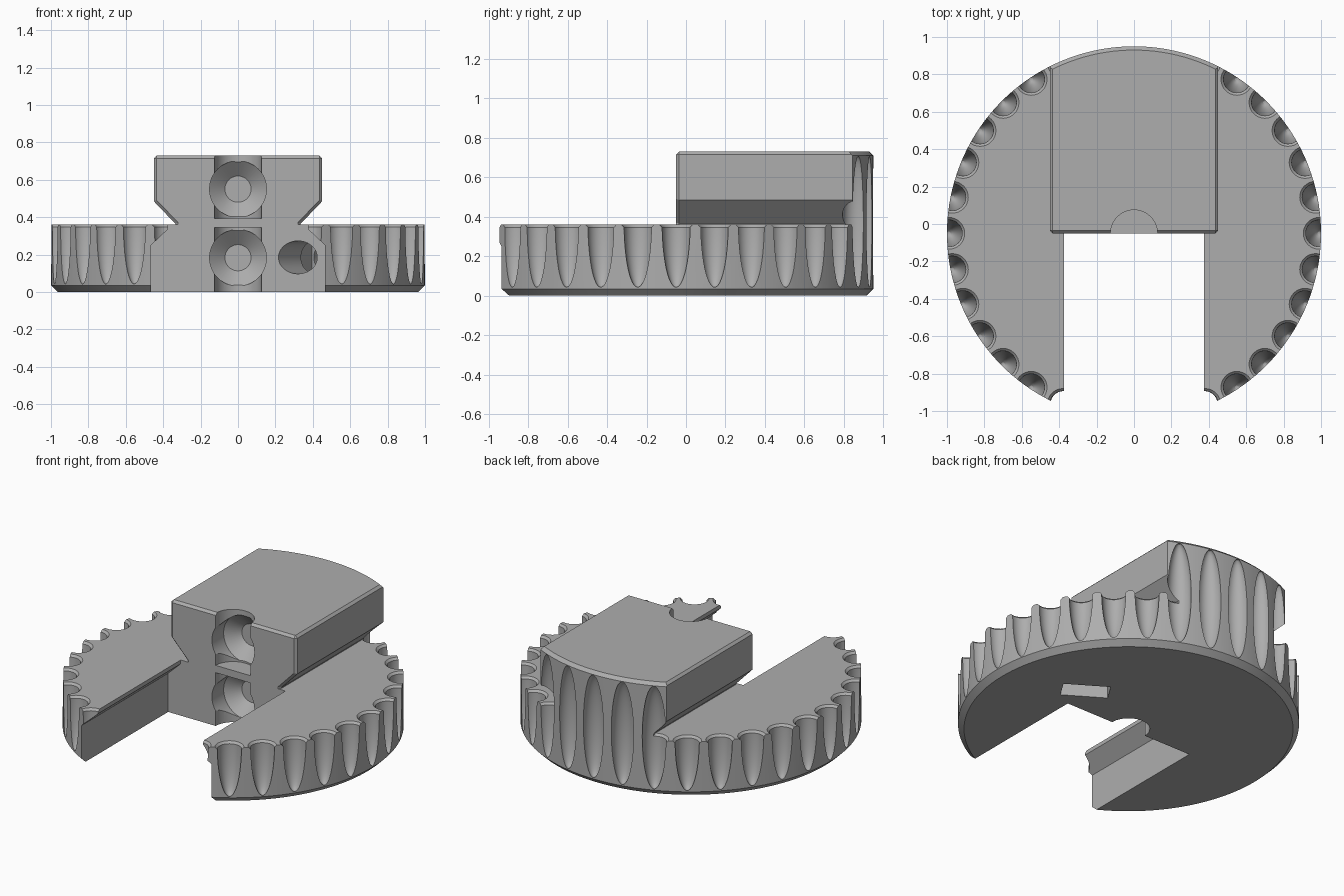
import bpy, bmesh, math
from mathutils import Matrix, Vector

cube = bpy.data.objects.get("Cube")
if cube:
    bpy.data.objects.remove(cube, do_unlink=True)

CY = -0.05        # y of the disc axis and of the block's front face
TOP, MID = 0.73, 0.36

grey = bpy.data.materials.new("plain grey")
grey.use_nodes = True
COLOUR = (0.42, 0.42, 0.42, 1)
grey.diffuse_color = COLOUR
grey.node_tree.nodes["Principled BSDF"].inputs["Base Color"].default_value = COLOUR


def finish(bm, name):
    bmesh.ops.recalc_face_normals(bm, faces=bm.faces)
    mesh = bpy.data.meshes.new(name)
    bm.to_mesh(mesh)
    bm.free()
    mesh.materials.append(grey)
    obj = bpy.data.objects.new(name, mesh)
    bpy.context.collection.objects.link(obj)
    return obj


def lathe(bm, profile, matrix, steps=48):
    """Closed solid turned around local z from (radius, height) rings."""
    rings = []
    for r, z in profile:
        rings.append([bm.verts.new(matrix @ Vector((r * math.cos(a), r * math.sin(a), z)))
                      for a in (math.tau * i / steps for i in range(steps))])
    for low, high in zip(rings, rings[1:]):
        for i in range(steps):
            j = (i + 1) % steps
            bm.faces.new((low[i], low[j], high[j], high[i]))
    bm.faces.new(rings[0][::-1])
    bm.faces.new(rings[-1])


def turned(name, profile, matrix, steps=48):
    bm = bmesh.new()
    lathe(bm, profile, matrix, steps)
    return finish(bm, name)


def prism(name, half_profile, y0, y1):
    """Mirrored (x, z) outline extruded along y."""
    outline = half_profile + [(-x, z) for x, z in reversed(half_profile)]
    bm = bmesh.new()
    face = bm.faces.new([bm.verts.new((x, y0, z)) for x, z in outline])
    out = bmesh.ops.extrude_face_region(bm, geom=[face])
    moved = [v for v in out["geom"] if isinstance(v, bmesh.types.BMVert)]
    bmesh.ops.translate(bm, verts=moved, vec=(0, y1 - y0, 0))
    return finish(bm, name)


def apply(obj, mod):
    bpy.ops.object.select_all(action='DESELECT')
    bpy.context.view_layer.objects.active = obj
    obj.select_set(True)
    bpy.ops.object.modifier_apply(modifier=mod.name)


def combine(obj, other, operation):
    mod = obj.modifiers.new(operation, 'BOOLEAN')
    mod.operation = operation
    mod.solver = 'EXACT'
    mod.object = other
    apply(obj, mod)
    bpy.data.objects.remove(other, do_unlink=True)


axis = Matrix.Translation((0, CY, 0))

# Disc with a chamfered lower rim
body = turned("fluted_disc_mount",
              [(0.965, 0), (1, 0.035), (1, MID)], axis, 160)

# Chamfered lips where the flutes meet the disc's top
FLUTES = 32
spots = [Matrix.Translation((0.99 * math.cos(a), CY + 0.99 * math.sin(a), 0))
         for a in (math.tau * i / FLUTES for i in range(FLUTES))]
bm = bmesh.new()
for spot in spots:
    lathe(bm, [(0.065, MID - 0.02), (0.095, MID + 0.01)], spot, 32)
combine(body, finish(bm, "lip_cutter"), 'DIFFERENCE')

# Dovetail slot open to the front
slot = [(0.465, -0.1), (0.465, 0.25), (0.375, 0.335), (0.375, 0.5)]
combine(body, prism("slot_cutter", slot, -1.3, CY), 'DIFFERENCE')

# Dovetail block, trimmed to the disc's round back
rail = [(0.335, 0.25), (0.335, 0.365), (0.45, 0.485), (0.45, TOP)]
block = prism("block", rail, CY, 1.3)
bevel = block.modifiers.new("edges", 'BEVEL')
bevel.width = 0.015
bevel.segments = 1
bevel.limit_method = 'ANGLE'
bevel.angle_limit = math.radians(60)
apply(block, bevel)
round_back = turned("round_trim", [(1, 0.1), (1, TOP - 0.02), (0.97, TOP + 0.01)], axis, 160)
combine(block, round_back, 'INTERSECT')
combine(body, block, 'UNION')

# Long scooped flutes around the rim
bm = bmesh.new()
for spot in spots:
    bmesh.ops.create_uvsphere(bm, u_segments=32, v_segments=24, radius=1,
                              matrix=spot @ Matrix.Translation((0, 0, 0.375))
                              @ Matrix.Diagonal((0.072, 0.072, 0.335, 1)))
combine(body, finish(bm, "flute_cutter"), 'DIFFERENCE')

# Upright half-round channels and round pockets in the front face
forward = Matrix.Rotation(-math.pi / 2, 4, 'X')   # local z becomes +y
for low, high, centre in ((-0.1, 0.345, 0.183), (0.392, 0.9, 0.55)):
    combine(body, turned("channel_cutter", [(0.125, low), (0.125, high)], axis), 'DIFFERENCE')
    pocket = [(0.152, -0.1), (0.152, 0.12), (0.07, 0.19)]
    combine(body, turned("pocket_cutter", pocket,
                         Matrix.Translation((0, CY, centre)) @ forward), 'DIFFERENCE')

# Slanted screw hole with a nut slot open underneath
slant = Matrix.Rotation(math.radians(-32), 4, 'Z')
hole = Matrix.Translation((0.32, CY, 0.185)) @ slant @ forward
combine(body, turned("screw_cutter", [(0.088, -0.2), (0.088, 0.5)], hole), 'DIFFERENCE')
bm = bmesh.new()
bmesh.ops.create_cube(bm, size=1, matrix=Matrix.Translation((0.48, 0.13, 0.1)) @ slant
                      @ Matrix.Diagonal((0.28, 0.13, 0.42, 1)))
combine(body, finish(bm, "nut_cutter"), 'DIFFERENCE')

# Smooth curved walls, crisp edges
bpy.ops.object.select_all(action='DESELECT')
body.select_set(True)
bpy.context.view_layer.objects.active = body
bpy.ops.object.shade_smooth_by_angle(angle=math.radians(25))
